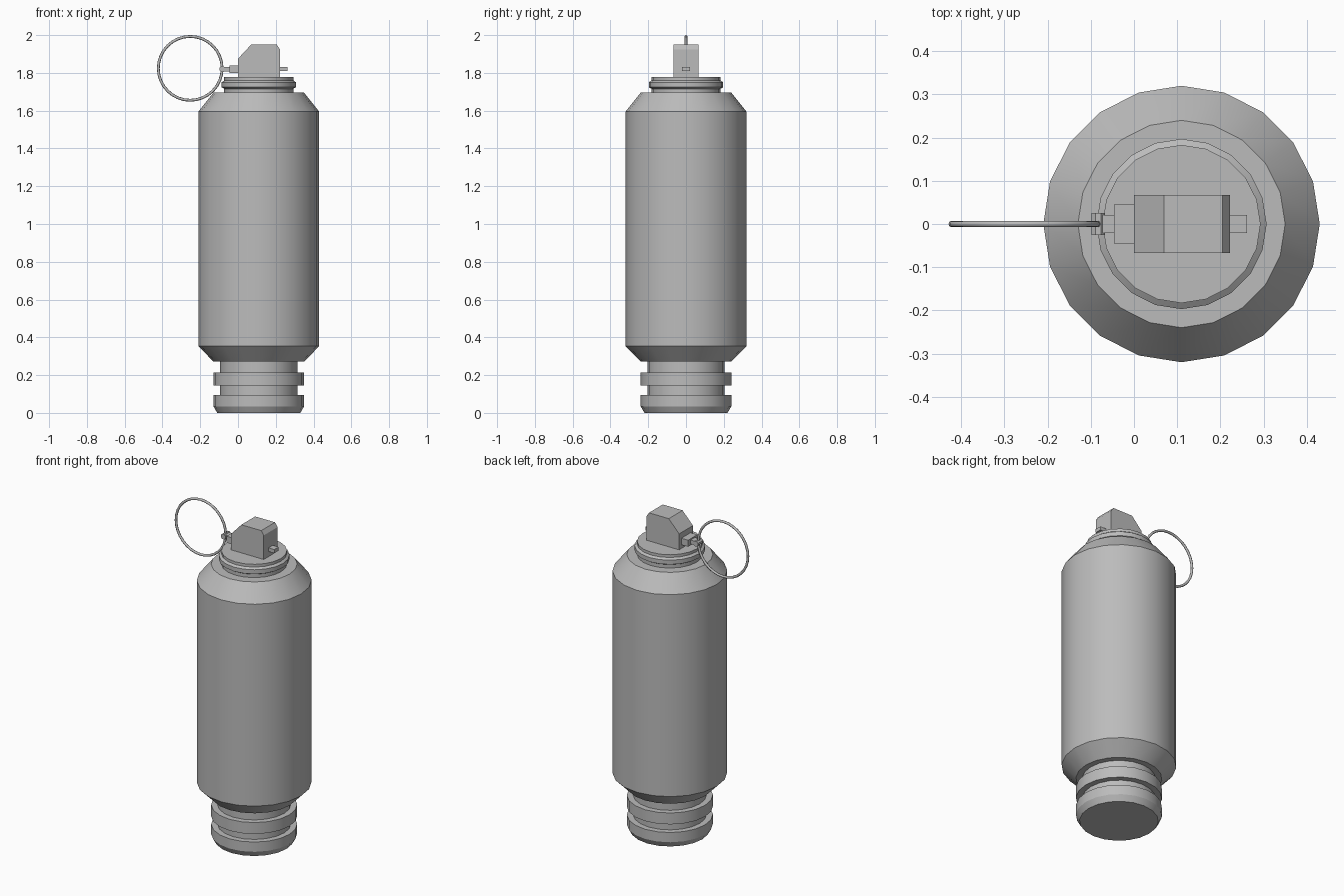
import bpy, bmesh, math
from mathutils import Vector, Matrix

cube = bpy.data.objects.get("Cube")
if cube:
    bpy.data.objects.remove(cube, do_unlink=True)

AXIS_X = 0.11
PIN_Z = 1.82

grey = bpy.data.materials.new("grey metal")
grey.use_nodes = True
grey.diffuse_color = (0.5, 0.5, 0.5, 1)
grey.node_tree.nodes["Principled BSDF"].inputs["Base Color"].default_value = (0.5, 0.5, 0.5, 1)


def finish(name, bm, smooth=False):
    bmesh.ops.recalc_face_normals(bm, faces=bm.faces)
    mesh = bpy.data.meshes.new(name)
    bm.to_mesh(mesh)
    bm.free()
    obj = bpy.data.objects.new(name, mesh)
    bpy.context.collection.objects.link(obj)
    mesh.materials.append(grey)
    if smooth:
        bpy.ops.object.select_all(action='DESELECT')
        obj.select_set(True)
        bpy.context.view_layer.objects.active = obj
        bpy.ops.object.shade_smooth_by_angle(angle=math.radians(25))
    return obj


def lathe(name, profile, sides=20):
    """Spin (radius, height) points, closed at the axis, around the body axis."""
    bm = bmesh.new()
    points = [(0, profile[0][1])] + profile + [(0, profile[-1][1])]
    verts = [bm.verts.new((AXIS_X + r, 0, z)) for r, z in points]
    edges = [bm.edges.new(pair) for pair in zip(verts, verts[1:])]
    bmesh.ops.spin(bm, geom=verts + edges, cent=(AXIS_X, 0, 0), axis=(0, 0, 1),
                   angle=math.tau, steps=sides, use_duplicate=False)
    bmesh.ops.remove_doubles(bm, verts=bm.verts, dist=1e-4)
    return finish(name, bm, True)


def extrude_side(name, outline, half_width):
    """Extrude an (x, z) outline evenly to both sides of y = 0."""
    bm = bmesh.new()
    face = bm.faces.new([bm.verts.new((x, -half_width, z)) for x, z in outline])
    geom = bmesh.ops.extrude_face_region(bm, geom=[face])["geom"]
    moved = [g for g in geom if isinstance(g, bmesh.types.BMVert)]
    bmesh.ops.translate(bm, verts=moved, vec=(0, 2 * half_width, 0))
    return finish(name, bm)


def block(name, x0, x1, half_width, half_height):
    lo, hi = PIN_Z - half_height, PIN_Z + half_height
    return extrude_side(name, [(x0, lo), (x1, lo), (x1, hi), (x0, hi)], half_width)


# Grooved base, cylindrical body and sloped shoulders
lathe("body", [(0.22, 0), (0.24, 0.035), (0.24, 0.095), (0.205, 0.095),
               (0.205, 0.145), (0.24, 0.145), (0.24, 0.215), (0.205, 0.215),
               (0.205, 0.272), (0.24, 0.272), (0.32, 0.353), (0.32, 1.595),
               (0.24, 1.695)])

# Neck with a raised collar
lathe("neck_collar", [(0.183, 1.69), (0.183, 1.716), (0.197, 1.724),
                      (0.197, 1.75), (0.183, 1.76), (0.183, 1.777)])

# Fuse head with chamfered top
extrude_side("fuse_head", [(0, 1.77), (0.222, 1.77), (0.222, 1.925),
                           (0.205, 1.95), (0.07, 1.95), (0, 1.875)], 0.067)

# Safety pin passing through the head
block("pin_tip", 0.21, 0.262, 0.021, 0.011)
block("pin_holder", -0.046, 0.01, 0.045, 0.02)
block("pin_shank", -0.075, -0.04, 0.021, 0.012)

# Eyelet holding the ring
centre = Vector((-0.083, 0, PIN_Z))
eyelet = [(centre.x + 0.017 * math.cos(a), centre.z + 0.017 * math.sin(a))
          for a in (math.tau * (i + 0.5) / 8 for i in range(8))]
extrude_side("pin_eyelet", eyelet, 0.026)

# Pull ring
bpy.ops.mesh.primitive_torus_add(major_radius=0.169, minor_radius=0.0075,
                                 major_segments=32, minor_segments=8,
                                 location=(-0.253, 0, 1.824),
                                 rotation=(math.pi / 2, 0, 0))
ring = bpy.context.object
ring.name = "pull_ring"
ring.data.materials.append(grey)
bpy.ops.object.shade_smooth_by_angle(angle=math.radians(50))
